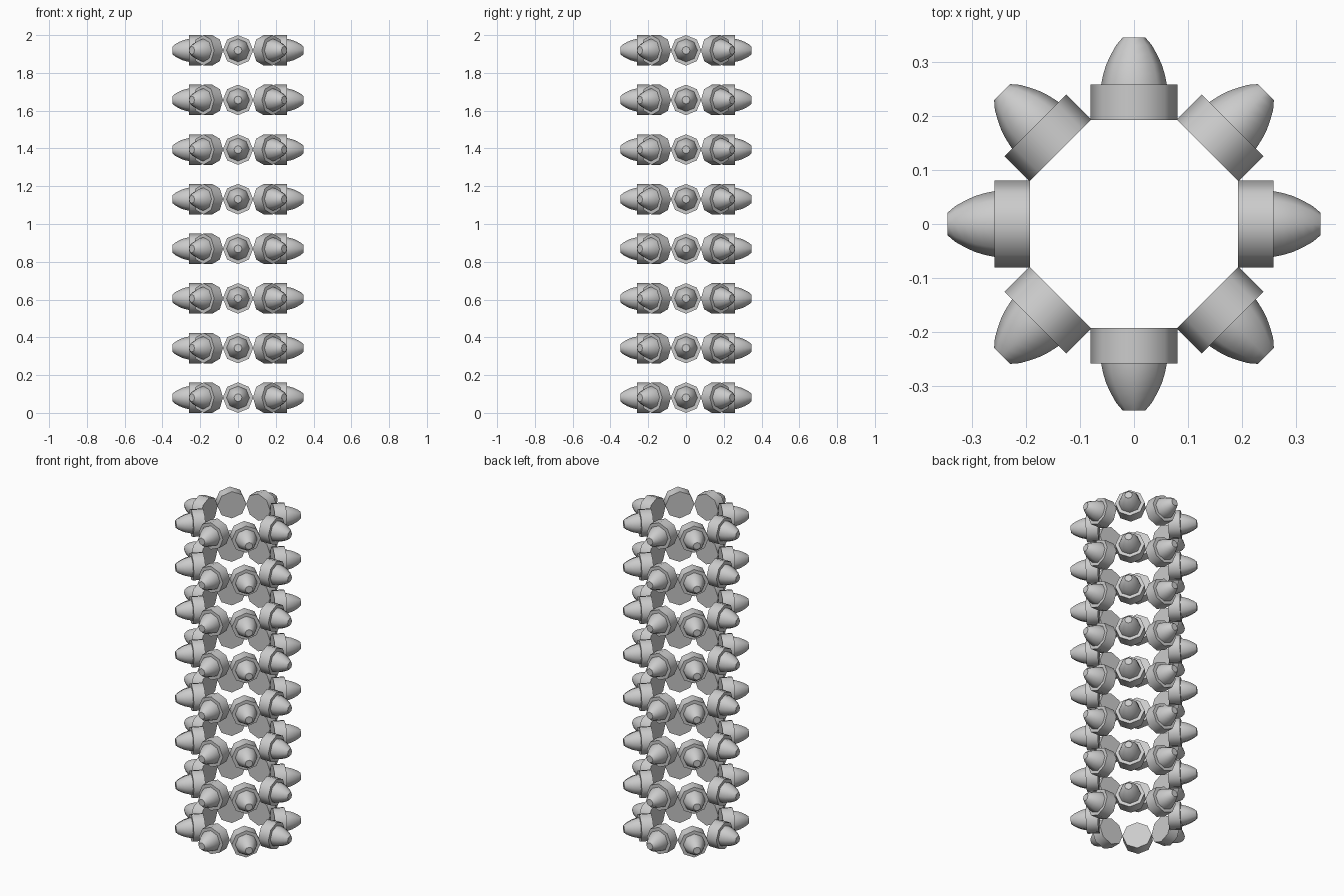
import bpy, bmesh, math
from mathutils import Matrix

if "Cube" in bpy.data.objects:
    bpy.data.objects.remove(bpy.data.objects["Cube"])

SIDES, RINGS, STUDS = 8, 8, 8
RADIUS = 0.0807

# profiles as (radius, distance from the column axis)
COLLAR = [(RADIUS, 0.193), (RADIUS, 0.259)]
DOME = [(0.0625, 0.240), (0.061, 0.259), (0.057, 0.278), (0.0515, 0.296),
        (0.043, 0.314), (0.033, 0.332), (0.021, 0.346)]


def lathe(name, profile):
    """Closed eight-sided turned solid pointing along +x."""
    bm = bmesh.new()
    loops = []
    for r, d in profile:
        loops.append([bm.verts.new((d, r * math.cos(2 * math.pi * i / SIDES),
                                    r * math.sin(2 * math.pi * i / SIDES)))
                      for i in range(SIDES)])
    for a, b in zip(loops, loops[1:]):
        for i in range(SIDES):
            j = (i + 1) % SIDES
            bm.faces.new((a[i], a[j], b[j], b[i]))
    bm.faces.new(loops[0])
    bm.faces.new(loops[-1])
    bmesh.ops.recalc_face_normals(bm, faces=bm.faces)
    mesh = bpy.data.meshes.new(name)
    bm.to_mesh(mesh)
    bm.free()
    # smooth the mesh once; every copy shares it
    obj = bpy.data.objects.new(name, mesh)
    bpy.context.collection.objects.link(obj)
    bpy.ops.object.select_all(action='DESELECT')
    obj.select_set(True)
    bpy.context.view_layer.objects.active = obj
    bpy.ops.object.shade_smooth_by_angle(angle=math.radians(50))
    bpy.data.objects.remove(obj)
    return mesh


parts = {"stud_collar": lathe("stud_collar", COLLAR),
         "stud_dome": lathe("stud_dome", DOME)}

# stacked rings of outward-facing studs
for k in range(RINGS):
    z = RADIUS + k * (2 - 2 * RADIUS) / (RINGS - 1)
    for s in range(STUDS):
        place = Matrix.Translation((0, 0, z)) @ Matrix.Rotation(2 * math.pi * s / STUDS, 4, 'Z')
        for name, mesh in parts.items():
            obj = bpy.data.objects.new(f"{name}_{k + 1}_{s + 1}", mesh)
            obj.matrix_world = place
            bpy.context.collection.objects.link(obj)
